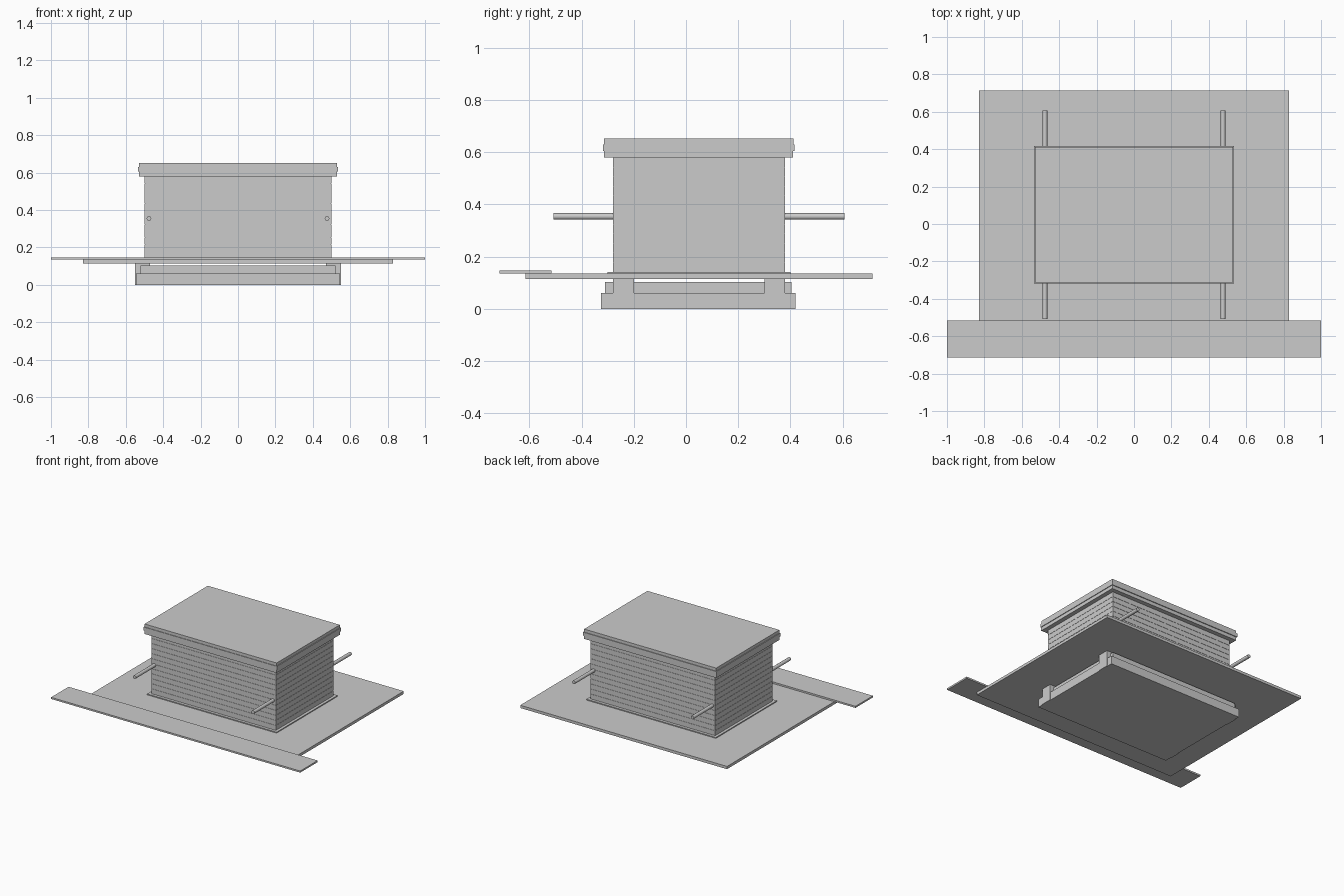
import bpy, bmesh, math
from mathutils import Matrix, Vector

if "Cube" in bpy.data.objects:
    bpy.data.objects.remove(bpy.data.objects["Cube"])


def box(name, x0, x1, y0, y1, z0, z1):
    bm = bmesh.new()
    bmesh.ops.create_cube(bm, size=1)
    for v in bm.verts:
        v.co = Vector((x0 + (v.co.x + .5) * (x1 - x0),
                       y0 + (v.co.y + .5) * (y1 - y0),
                       z0 + (v.co.z + .5) * (z1 - z0)))
    return finish(name, bm)


def finish(name, bm):
    me = bpy.data.meshes.new(name)
    bm.to_mesh(me)
    bm.free()
    ob = bpy.data.objects.new(name, me)
    bpy.context.collection.objects.link(ob)
    return ob


# Stepped base below the plate
box("base_lower_step", -.545, .545, -.325, .42, 0, .06)
box("base_upper_step", -.52, .52, -.31, .405, .06, .102)
for sx, side in ((-1, "left"), (1, "right")):
    for y0, end in ((-.28, "front"), (.30, "back")):
        xs = sorted((sx * .47, sx * .55))
        box(f"base_post_{end}_{side}", *xs, y0, y0 + .08, 0, .115)

# Ground plate and raised front strip
box("ground_plate", -.83, .83, -.615, .715, .115, .135)
box("front_strip", -1, 1, -.715, -.515, .135, .147)
box("wall_sill", -.52, .52, -.30, .40, .135, .142)

# Walls: recessed core wrapped in stacked boards with fine grooves
box("wall_core", -.498, .498, -.278, .378, .142, .58)
pitch = (.58 - .142) / 12
for i in range(12):
    z = .142 + i * pitch
    box(f"wall_board_{i + 1}", -.5, .5, -.28, .38, z, z + pitch - .0015)

# Flat roof with a projecting middle band
box("roof_lower_band", -.53, .53, -.315, .41, .58, .605)
box("roof_middle_band", -.535, .535, -.318, .416, .605, .63)
box("roof_top", -.53, .53, -.314, .411, .63, .652)

# Round rods passing through the walls, front to back
for sx, side in ((-1, "left"), (1, "right")):
    bm = bmesh.new()
    bmesh.ops.create_cone(
        bm, cap_ends=True, segments=16, radius1=.0125, radius2=.0125, depth=1.115,
        matrix=Matrix.Translation((sx * .476, .05, .354)) @ Matrix.Rotation(math.pi / 2, 4, 'X'))
    for f in bm.faces:
        f.smooth = len(f.verts) == 4
    for e in bm.edges:
        e.smooth = all(f.smooth for f in e.link_faces)
    finish(f"rod_{side}", bm)
